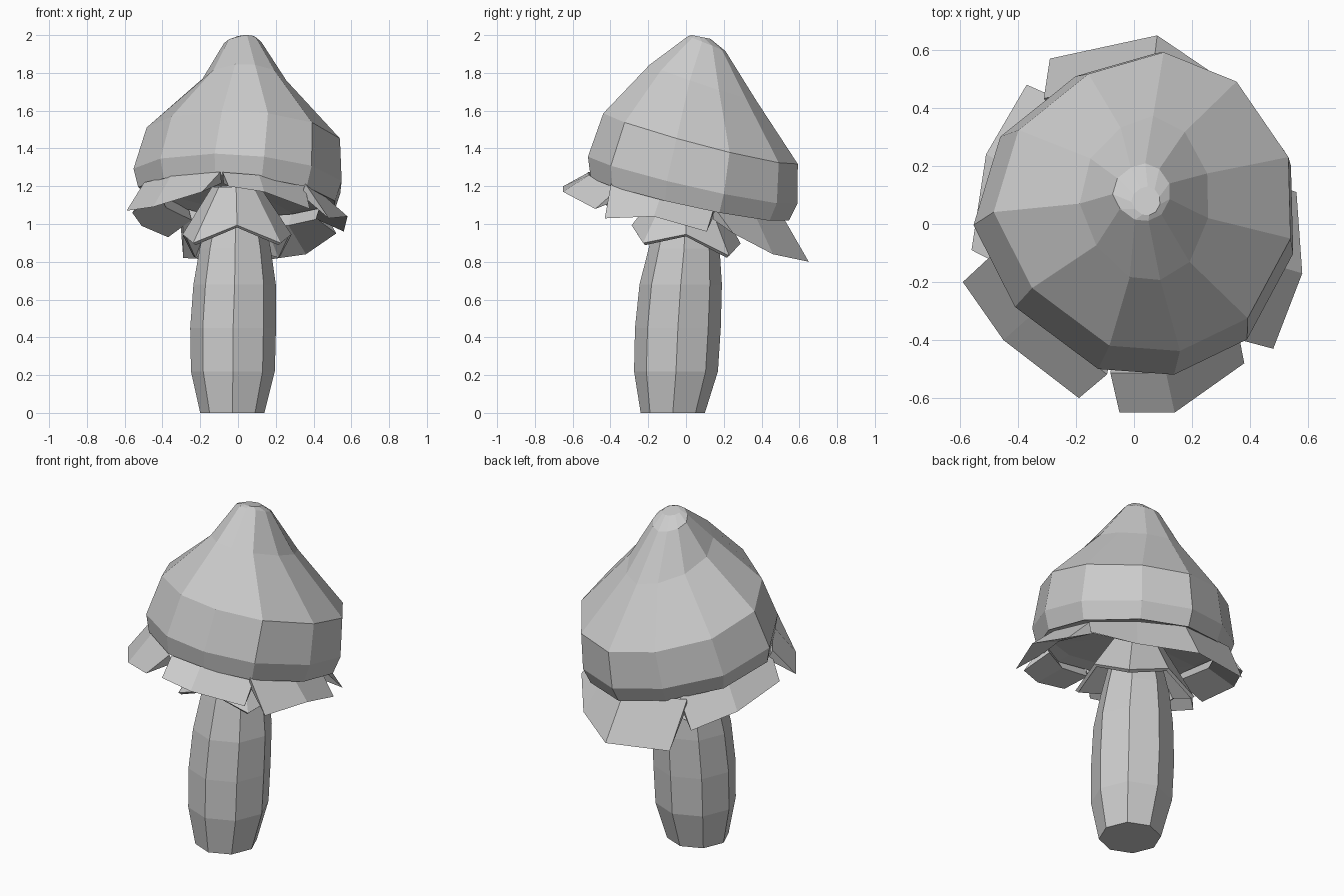
import bpy, bmesh
from math import sin, cos, radians

cube = bpy.data.objects.get("Cube")
if cube:
    bpy.data.objects.remove(cube, do_unlink=True)

grey = bpy.data.materials.new("plain_grey")
grey.use_nodes = True
colour = (0.6, 0.6, 0.6, 1)
grey.diffuse_color = colour
grey.node_tree.nodes["Principled BSDF"].inputs["Base Color"].default_value = colour

# Outlines as (angle, relative radius): regular stem, hand-cut cap
OCTAGON = [(a, 1) for a in range(-90, 270, 45)]
CAP_OUTLINE = [(82, 1), (113, .92), (150, .95), (184, .99), (218, .93), (257, .98),
               (284, 1.02), (312, 1.04), (346, 1.01), (377, 1.01), (412, 1.01)]


def finish(bm, name, thickness=0):
    """Turn a bmesh into a flat shaded object, optionally thickened."""
    bmesh.ops.recalc_face_normals(bm, faces=bm.faces)
    mesh = bpy.data.meshes.new(name)
    bm.to_mesh(mesh)
    bm.free()
    mesh.materials.append(grey)
    obj = bpy.data.objects.new(name, mesh)
    bpy.context.collection.objects.link(obj)
    if thickness:
        solid = obj.modifiers.new("Thickness", "SOLIDIFY")
        solid.thickness = thickness
        solid.offset = 0
    return obj


def bridge(bm, a, b, closed=True):
    """Join two rows of vertices with quads."""
    n = len(a)
    for i in range(n if closed else n - 1):
        j = (i + 1) % n
        bm.faces.new((a[i], a[j], b[j], b[i]))


def ring(bm, outline, x, y, z, r, lean_x=0, lean_y=0, stretch_y=1):
    """Ring of vertices on a leaning plane."""
    verts = []
    for angle, factor in outline:
        dx = r * factor * cos(radians(angle))
        dy = r * factor * sin(radians(angle)) * stretch_y
        verts.append(bm.verts.new((x + dx, y + dy, z + lean_x * dx + lean_y * dy)))
    return verts


def loft(name, outline, sections):
    bm = bmesh.new()
    rings = [ring(bm, outline, *s) for s in sections]
    for a, b in zip(rings, rings[1:]):
        bridge(bm, a, b)
    bm.faces.new(rings[0])
    bm.faces.new(rings[-1])
    return finish(bm, name)


# Stem: eight sided, bulging and drifting slightly backwards
loft("stem", OCTAGON, [
    (-.03, -.07, 0, .17),
    (-.027, -.053, .22, .222),
    (-.026, -.043, .45, .227),
    (-.018, -.028, .68, .218),
    (-.015, -.01, .87, .188),
    (-.01, 0, 1.2, .11),
])

# Cap: eleven sided, leaning down towards the back, with a hollowed underside
loft("cap", CAP_OUTLINE, [
    (0, .01, 1.2, .13, -.08, -.2),
    (0, .015, 1.165, .44, -.08, -.22),
    (-.005, .02, 1.14, .53, -.09, -.22),
    (0, .035, 1.24, .56, -.08, -.23),
    (.03, .077, 1.46, .52, -.08, -.265),
    (.035, .09, 1.75, .225, -.06, -.34, 1.27),
    (.025, .11, 1.955, .1, 0, -.4),
    (.04, .08, 1.99, .05, 0, -.2),
])

# Collar: flared skirt round the stem top with a zigzag hem
bm = bmesh.new()
top = ring(bm, OCTAGON, -.01, 0, 1.19, .12)
hem = ring(bm, OCTAGON, -.005, 0, .94, .28, 0, -.17)
for v in hem[1::2]:
    v.co.x *= 1.14
    v.co.y *= 1.12
    v.co.z -= .08
bridge(bm, top, hem)
finish(bm, "collar", .02)

# Frill: torn wedge-shaped flaps under the cap rim, thin at the hem
flaps = {
    "front_flap": [(-.05, -.65, 1.2), (.14, -.65, 1.17), (.38, -.48, 1.08)],
    "front_right_flap": [(-.59, -.2, 1.07), (-.45, -.4, 1.09), (-.19, -.6, 1.17)],
    "left_flap": [(.48, -.43, 1.03), (.58, -.17, 1.04), (.56, .11, .96)],
    "back_flap": [(.52, .25, .95), (.36, .46, .84), (.08, .65, .8), (-.29, .57, .82)],
    "back_right_flap": [(-.37, .48, .93), (-.51, .24, .99), (-.56, -.09, 1.06)],
}
for name, hem_points in flaps.items():
    bm = bmesh.new()
    outer = [bm.verts.new(p) for p in hem_points]
    inner = []
    for x, y, z in hem_points:
        x, y = x * .79, y * .79
        inner.append(bm.verts.new((x, y, 1.155 - .08 * x - .22 * y)))
    for end, neighbour in ((inner[0], inner[1]), (inner[-1], inner[-2])):
        end.co += (end.co - neighbour.co) * .28
    under = [bm.verts.new((v.co.x * .94, v.co.y * .94, v.co.z - .06)) for v in inner]
    for a, b in ((outer, inner), (inner, under), (under, outer)):
        bridge(bm, a, b, closed=False)
    for i in (0, -1):
        bm.faces.new((outer[i], inner[i], under[i]))
    finish(bm, name)
